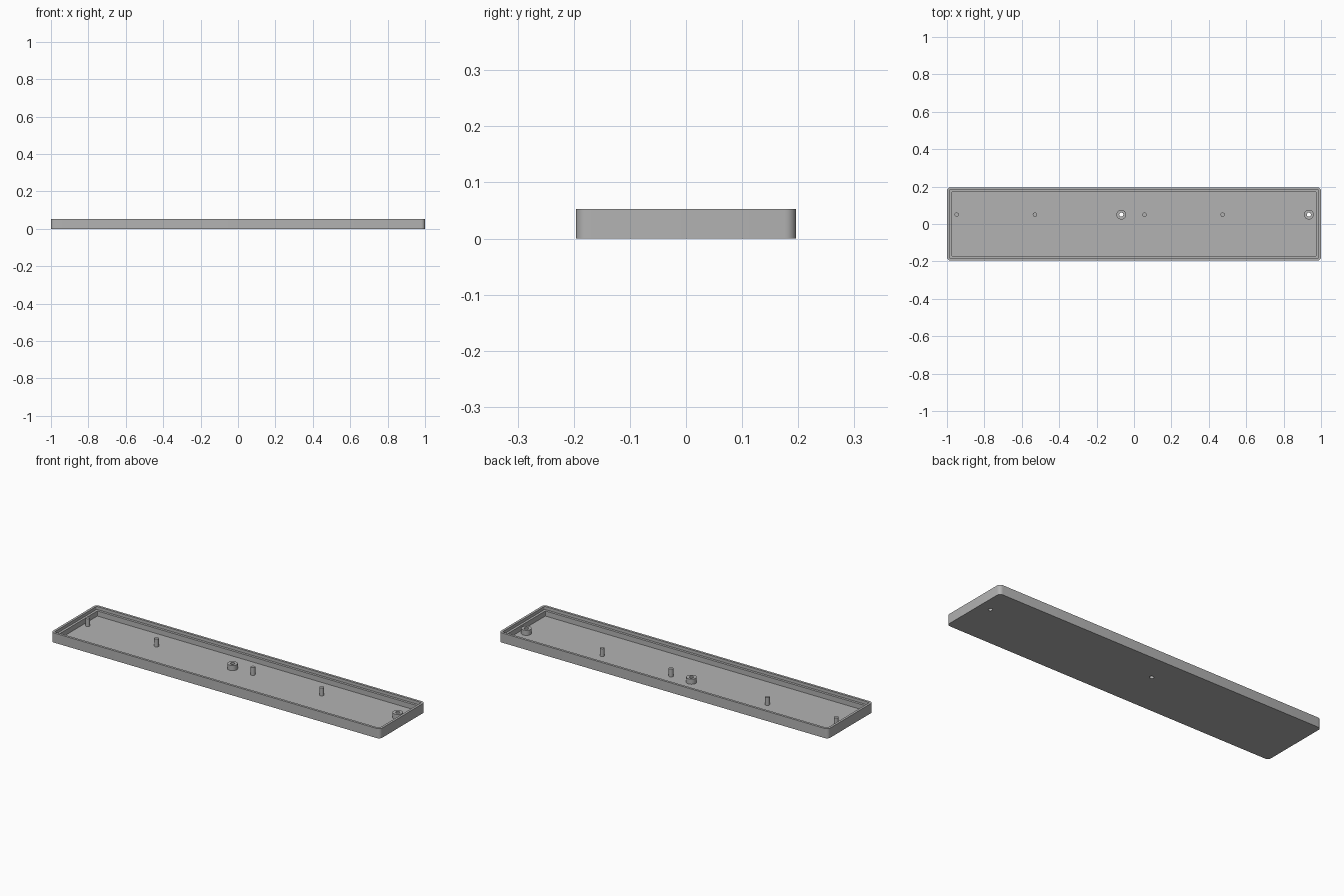
import bpy, bmesh, math

if "Cube" in bpy.data.objects:
    bpy.data.objects.remove(bpy.data.objects["Cube"])

HX, HY, H = 1.0, 0.196, 0.053      # half length, half width, height
FLOOR, LEDGE = 0.008, 0.036        # floor and ledge heights
PEG_Y = 0.05

grey = bpy.data.materials.new("plain grey")
grey.diffuse_color = (0.45, 0.45, 0.45, 1)
grey.use_nodes = True
grey.node_tree.nodes["Principled BSDF"].inputs["Base Color"].default_value = grey.diffuse_color


def finish(name, bm):
    bmesh.ops.recalc_face_normals(bm, faces=bm.faces)
    me = bpy.data.meshes.new(name)
    bm.to_mesh(me)
    bm.free()
    me.materials.append(grey)
    ob = bpy.data.objects.new(name, me)
    bpy.context.collection.objects.link(ob)
    return ob


def smooth(ob):
    bpy.ops.object.select_all(action='DESELECT')
    ob.select_set(True)
    bpy.context.view_layer.objects.active = ob
    bpy.ops.object.shade_smooth_by_angle(angle=math.radians(35))


def rounded_rect(bm, inset, radius, z, steps=6):
    verts = []
    for q, (sx, sy) in enumerate([(1, 1), (-1, 1), (-1, -1), (1, -1)]):
        for i in range(steps + 1):
            a = (q + i / steps) * math.pi / 2
            verts.append(bm.verts.new((sx * (HX - inset - radius) + radius * math.cos(a),
                                       sy * (HY - inset - radius) + radius * math.sin(a), z)))
    return verts


def lathe(name, profile, x, closed, n=32):
    """Revolve (radius, z) points about the vertical axis at x."""
    bm = bmesh.new()
    rings = [[bm.verts.new((x + r * math.cos(2 * math.pi * i / n),
                            PEG_Y + r * math.sin(2 * math.pi * i / n), z))
              for i in range(n)] for r, z in profile]
    bridge(bm, rings + rings[:1] if closed else rings)
    if not closed:
        bm.faces.new(rings[0])
        bm.faces.new(rings[-1])
    return finish(name, bm)


def bridge(bm, rings):
    for a, b in zip(rings, rings[1:]):
        for i in range(len(a)):
            j = (i + 1) % len(a)
            bm.faces.new((a[i], a[j], b[j], b[i]))


# Tray: outer wall, rim, stepped ledge and floor
bm = bmesh.new()
rings = [rounded_rect(bm, *p) for p in [
    (0, 0.02, 0), (0, 0.02, H), (0.013, 0.007, H), (0.013, 0.007, LEDGE),
    (0.026, 0.003, LEDGE), (0.026, 0.003, FLOOR)]]
bridge(bm, rings)
bm.faces.new(rings[0])
bm.faces.new(rings[-1])
tray = finish("tray", bm)

# Screw bosses, with holes running through the floor
for k, x in enumerate((-0.068, 0.935)):
    boss = lathe(f"screw_boss_{k + 1}", [(0.026, FLOOR), (0.026, LEDGE),
                                         (0.011, LEDGE), (0.011, FLOOR)], x, True)
    smooth(boss)
    cutter = lathe(f"hole_cutter_{k + 1}", [(0.011, -0.02), (0.011, 0.03)], x, False)
    cutter.hide_render = True
    cutter.hide_set(True)
    mod = tray.modifiers.new("screw hole", 'BOOLEAN')
    mod.operation = 'DIFFERENCE'
    mod.solver = 'EXACT'
    mod.object = cutter
smooth(tray)

# Locating pins
for k, x in enumerate((-0.948, -0.53, 0.056, 0.474)):
    smooth(lathe(f"locating_pin_{k + 1}", [(0.0115, FLOOR), (0.0115, 0.051)], x, False))
